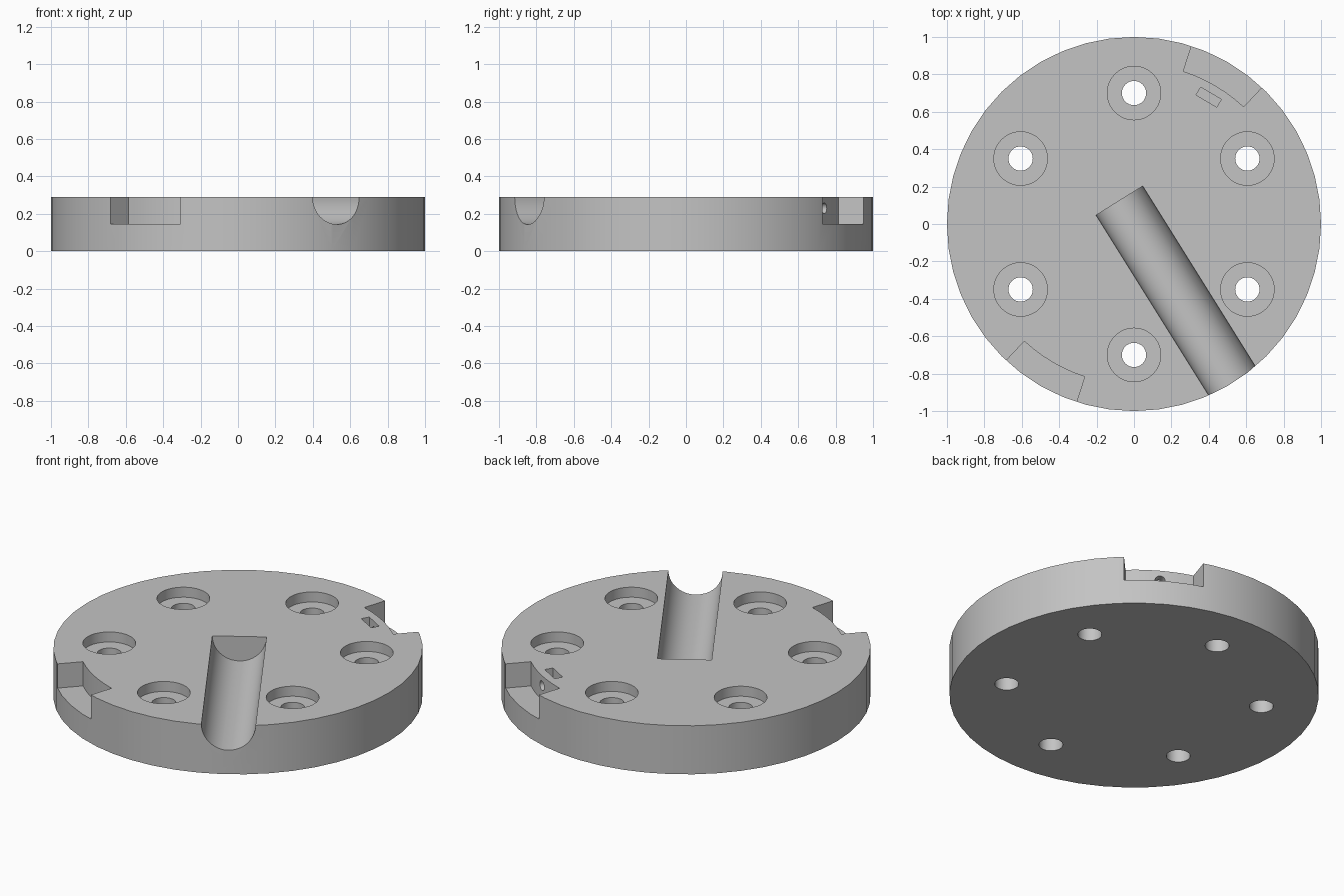
import bpy
import bmesh
from math import cos, sin, pi, radians
from mathutils import Matrix, Vector

if "Cube" in bpy.data.objects:
    bpy.data.objects.remove(bpy.data.objects["Cube"], do_unlink=True)

HEIGHT = 0.29
MID = HEIGHT / 2
NOTCH_ANGLE = radians(59.5)
GROOVE_ANGLE = radians(-58)

grey = bpy.data.materials.new("plain_grey")
grey.use_nodes = True
grey.diffuse_color = (0.55, 0.55, 0.55, 1)
grey.node_tree.nodes["Principled BSDF"].inputs["Base Color"].default_value = (0.55, 0.55, 0.55, 1)


def finish(name, bm):
    bmesh.ops.recalc_face_normals(bm, faces=bm.faces)
    mesh = bpy.data.meshes.new(name)
    bm.to_mesh(mesh)
    bm.free()
    mesh.materials.append(grey)
    obj = bpy.data.objects.new(name, mesh)
    bpy.context.collection.objects.link(obj)
    return obj


def prism(name, points, z0, z1):
    """Extrude a flat outline from z0 to z1."""
    bm = bmesh.new()
    face = bm.faces.new([bm.verts.new((x, y, z0)) for x, y in points])
    new = bmesh.ops.extrude_face_region(bm, geom=[face])["geom"]
    bmesh.ops.translate(bm, vec=(0, 0, z1 - z0),
                        verts=[v for v in new if isinstance(v, bmesh.types.BMVert)])
    return finish(name, bm)


def arc(radius, start, end, count, center=(0, 0)):
    return [(center[0] + radius * cos(start + (end - start) * i / count),
             center[1] + radius * sin(start + (end - start) * i / count))
            for i in range(count + 1)]


def disc(name, radius, z0, z1, center=(0, 0), sides=48):
    return prism(name, arc(radius, 0, 2 * pi, sides, center)[:-1], z0, z1)


def rod(name, radius, start, end, z, angle, sides=48):
    """Horizontal cylinder along a radial direction."""
    obj = disc(name, radius, start, end, sides=sides)
    obj.data.transform(Matrix.Translation((0, 0, z)) @ Matrix.Rotation(angle, 4, "Z")
                       @ Matrix.Rotation(pi / 2, 4, "Y"))
    return obj


# Round plate
plate = disc("round_plate", 1, 0, HEIGHT)
cutters = []

# Six counterbored screw holes
for i in range(6):
    a = pi / 6 + i * pi / 3
    c = (0.7 * cos(a), 0.7 * sin(a))
    cutters.append(disc("screw_hole_cutter", 0.065, -0.1, HEIGHT + 0.1, c, 32))
    cutters.append(disc("counterbore_cutter", 0.143, HEIGHT - 0.06, HEIGHT + 0.12, c))

# Half-round groove running out through the rim
cutters.append(rod("groove_cutter", 0.147, -0.147, 1.2, HEIGHT, GROOVE_ANGLE))

# Two opposite rim notches
for turn in (0, pi):
    a0 = NOTCH_ANGLE + turn - radians(12.6)
    a1 = NOTCH_ANGLE + turn + radians(12.6)
    outline = arc(0.858, a0, a1, 6) + arc(1.2, a1, a0, 6)
    cutters.append(prism("notch_cutter", outline, MID, HEIGHT + 0.1))

# Nut slot and the small bolt hole that joins it to the notch
corners = [(-0.024, -0.064), (0.024, -0.064), (0.024, 0.064), (-0.024, 0.064)]
spin = Matrix.Rotation(NOTCH_ANGLE, 2)
slot = [spin @ Vector((0.787 + x, y)) for x, y in corners]
cutters.append(prism("nut_slot_cutter", slot, 0.165, HEIGHT + 0.1))
cutters.append(rod("bolt_hole_cutter", 0.028, 0.785, 0.92, 0.23, NOTCH_ANGLE, 24))

# Carve every cutter out of the plate
bpy.ops.object.select_all(action="DESELECT")
bpy.context.view_layer.objects.active = plate
plate.select_set(True)
for cutter in cutters:
    cutter.hide_render = True
    mod = plate.modifiers.new("carve", "BOOLEAN")
    mod.operation = "DIFFERENCE"
    mod.solver = "EXACT"
    mod.object = cutter
    bpy.ops.object.modifier_apply(modifier=mod.name)
    bpy.data.objects.remove(cutter, do_unlink=True)

bpy.ops.object.shade_smooth_by_angle(angle=radians(30))
